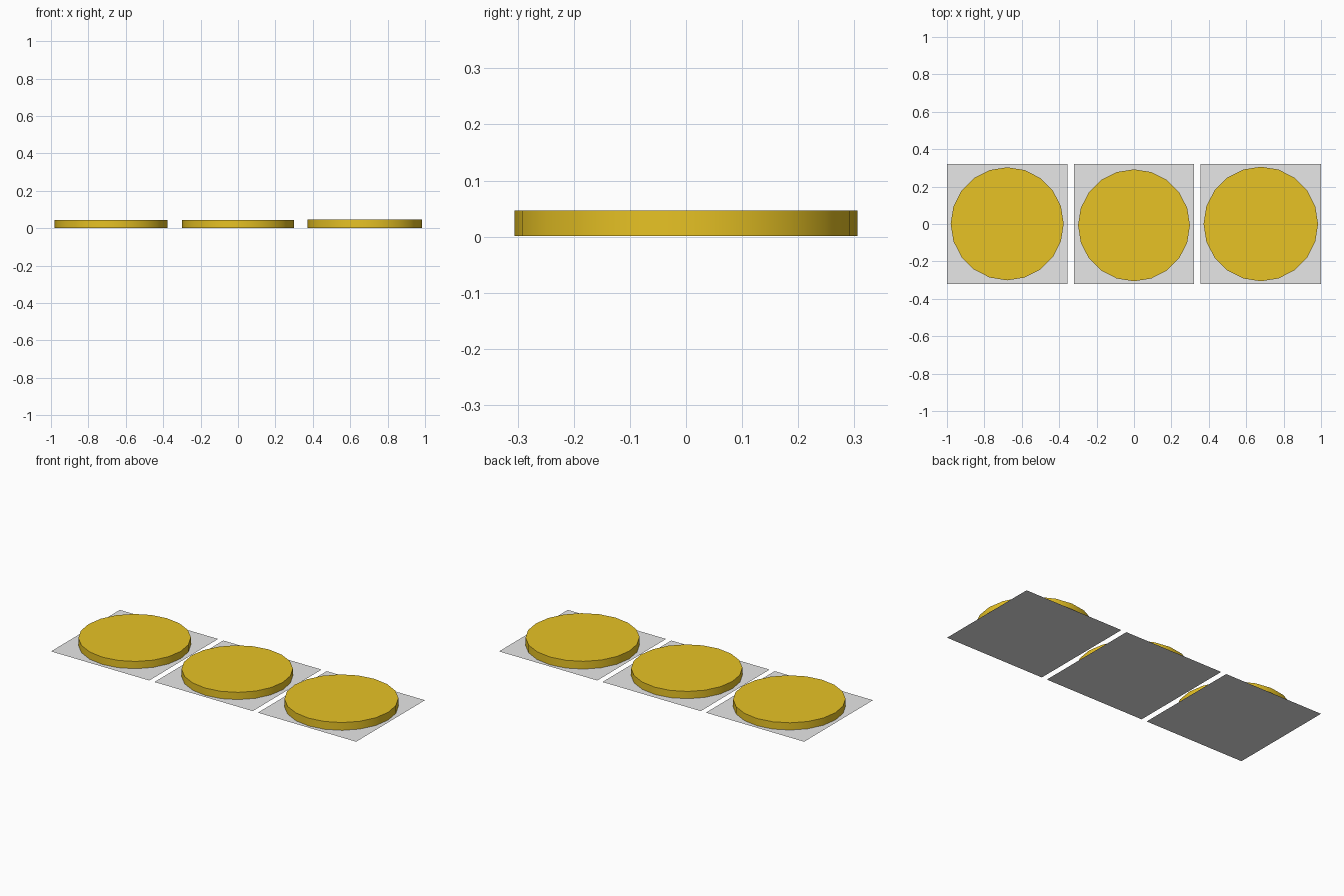
import bpy
import math

cube = bpy.data.objects.get("Cube")
if cube:
    bpy.data.objects.remove(cube, do_unlink=True)


def make_material(name, color):
    mat = bpy.data.materials.new(name)
    mat.use_nodes = True
    mat.diffuse_color = color
    mat.node_tree.nodes["Principled BSDF"].inputs["Base Color"].default_value = color
    return mat


GREY = make_material("light_grey", (0.8, 0.8, 0.8, 1))
GOLD = make_material("gold", (0.8, 0.54, 0.018, 1))

SPACING = 0.678   # distance between neighbouring plates
PLATE = 0.644     # side of each square plate
BASE = 0.001      # discs sit just above the plates


def finish(name, mat):
    obj = bpy.context.object
    obj.name = obj.data.name = name
    obj.data.materials.append(mat)
    return obj


# Square plate, flat on the ground
def add_plate(name, x):
    bpy.ops.mesh.primitive_plane_add(size=PLATE, location=(x, 0, 0))
    finish(name, GREY)


# Twenty-sided disc with a smooth rim and crisp edges
def add_disc(name, x, y, radius, top):
    bpy.ops.mesh.primitive_cylinder_add(
        vertices=20, radius=radius, depth=top - BASE,
        location=(x, y, (top + BASE) / 2))
    finish(name, GOLD)
    bpy.ops.object.shade_smooth_by_angle(angle=math.radians(30))


# Each row: side, column, disc y offset, disc radius, disc top
for side, column, y, radius, top in (
        ("right", -1, 0.001, 0.302, 0.044),
        ("middle", 0, -0.007, 0.299, 0.044),
        ("left", 1, 0.0, 0.306, 0.047)):
    add_plate(side + "_plate", column * SPACING)
    add_disc(side + "_disc", column * SPACING, y, radius, top)
